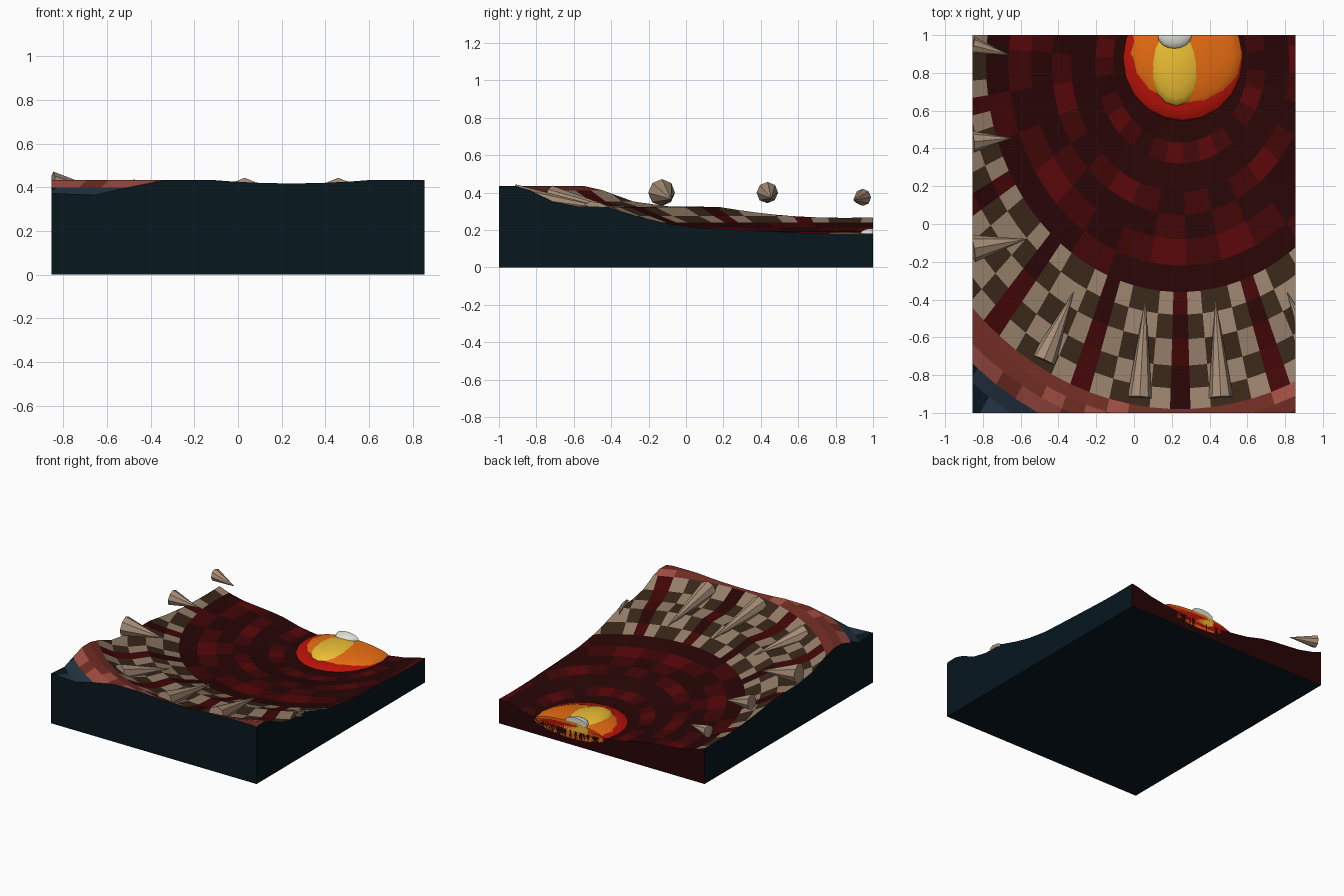
import bpy, bmesh, math, random
from mathutils import Vector

if "Cube" in bpy.data.objects:
    bpy.data.objects.remove(bpy.data.objects["Cube"])

random.seed(4)
HX, HY = 0.855, 1.0          # half size of the slab
CX, CY, SX = 0.245, 0.85, 0.85   # centre and x squash of the rings


def material(name, r, g, b):
    m = bpy.data.materials.new(name)
    m.diffuse_color = [(c / 255) ** 2.2 for c in (r, g, b)] + [1]
    m.use_nodes = True
    m.node_tree.nodes["Principled BSDF"].inputs["Base Color"].default_value = m.diffuse_color
    return m


NAMES = {
    "slab_dark": (16, 29, 36), "maroon": (44, 13, 14), "red_dark": (66, 14, 15),
    "red_mid": (88, 15, 17), "tan": (146, 124, 104), "brown": (58, 42, 30),
    "lip": (112, 48, 40), "lip_light": (158, 78, 68), "slate": (40, 54, 68),
    "ember_red": (185, 25, 18), "ember_orange": (232, 108, 25),
    "ember_yellow": (236, 190, 55), "ember_white": (225, 225, 215),
    "tooth": (165, 140, 118)}
MAT = {n: material(n, *c) for n, c in NAMES.items()}


def clip(bm, cap):
    # trim everything to the slab footprint
    for co, no in (((HX, 0, 0), (1, 0, 0)), ((-HX, 0, 0), (-1, 0, 0)),
                   ((0, HY, 0), (0, 1, 0)), ((0, -HY, 0), (0, -1, 0))):
        cut = bmesh.ops.bisect_plane(bm, geom=bm.verts[:] + bm.edges[:] + bm.faces[:],
                                     plane_co=co, plane_no=no, clear_outer=True)
        edges = [e for e in cut["geom_cut"] if isinstance(e, bmesh.types.BMEdge)]
        if cap and edges:
            bmesh.ops.contextual_create(bm, geom=edges)


def finish(bm, name, mats):
    me = bpy.data.meshes.new(name)
    bm.to_mesh(me)
    bm.free()
    for m in mats:
        me.materials.append(MAT[m])
    ob = bpy.data.objects.new(name, me)
    bpy.context.collection.objects.link(ob)
    return ob


# height of the ground against distance from the ring centre
PROFILE = [(0, .10), (.3, .115), (.5, .135), (.72, .185), (1.1, .215), (1.3, .26),
           (1.4, .315), (1.5, .33), (1.65, .325), (1.75, .365), (1.86, .43),
           (1.95, .44), (2.02, .415), (2.12, .365), (2.26, .375), (2.5, .38)]


def height(r):
    for (a, za), (b, zb) in zip(PROFILE, PROFILE[1:]):
        if r <= b:
            return za + (zb - za) * (r - a) / (b - a)
    return PROFILE[-1][1]


# ringed, tiled ground
GROUND = ["slab_dark", "maroon", "red_dark", "red_mid", "tan", "brown",
          "lip", "lip_light", "slate"]
SEG = 90
radii = [.15, .3, .42, .53, .68, .8, .93, 1.07, 1.21, 1.33, 1.46, 1.6, 1.72,
         1.83, 1.9, 1.97, 2.05, 2.13, 2.25, 2.45]


def tile(ring, i):
    r = radii[ring]
    if r >= 2.05:
        return random.choice(["slate", "slate", "slab_dark"])
    if r >= 1.83:
        return random.choice(["lip", "lip", "lip_light"])
    if r >= 1.21:
        k = i % 5
        if k == 0:
            return random.choice(["red_dark", "maroon"])
        return "tan" if ((k in (1, 4)) == (ring % 2 == 0)) and ring < 13 else "brown"
    if ring in (0, 1, 3):
        return "maroon"
    block = (i // 3 + ring) % 4
    return ["maroon", "red_dark", "red_mid", "red_dark"][block] if ring % 2 == 0 else \
        ["maroon", "red_dark", "maroon", "maroon"][block]


bm = bmesh.new()
centre = bm.verts.new((CX, CY, height(0)))
rows = []
for r in radii:
    row = []
    for i in range(SEG):
        a = math.radians(4 * i - 2)
        row.append(bm.verts.new((CX - SX * r * math.sin(a), CY - r * math.cos(a), height(r))))
    rows.append(row)
for i in range(SEG):
    j = (i + 1) % SEG
    bm.faces.new((centre, rows[0][j], rows[0][i])).material_index = 1
    for n in range(len(rows) - 1):
        f = bm.faces.new((rows[n][i], rows[n][j], rows[n + 1][j], rows[n + 1][i]))
        f.material_index = GROUND.index(tile(n, i))
clip(bm, False)

# side walls and base of the slab
rim = [e for e in bm.edges if e.is_boundary]
ext = bmesh.ops.extrude_edge_only(bm, edges=rim)["geom"]
for g in ext:
    if isinstance(g, bmesh.types.BMVert):
        g.co.z = 0
    elif isinstance(g, bmesh.types.BMFace):
        g.material_index = 0
for f in bm.faces:
    if all(abs(v.co.y - HY) < 1e-4 for v in f.verts):
        f.material_index = 1
low = [e for e in bm.edges if e.is_boundary]
for f in bmesh.ops.contextual_create(bm, geom=low)["faces"]:
    f.material_index = 0
bmesh.ops.recalc_face_normals(bm, faces=bm.faces[:])
finish(bm, "ground_slab", GROUND)


# glowing pool: flattened ellipsoids cut off at the back edge
def ember(name, mat, loc, size, seg):
    bm = bmesh.new()
    bmesh.ops.create_uvsphere(bm, u_segments=seg, v_segments=10, radius=1)
    for v in bm.verts:
        v.co = Vector(c + s * p for c, s, p in zip(loc, size, v.co))
    clip(bm, True)
    for f in bm.faces:
        f.smooth = abs(f.normal.y) < 0.99
    finish(bm, name, [mat])


ember("pool_outer", "ember_red", (.26, .88, .11), (.33, .34, .045), 20)
ember("pool_middle", "ember_orange", (.272, .9, .11), (.312, .30, .065), 16)
ember("pool_inner", "ember_yellow", (.225, .85, .13), (.15, .23, .06), 16)
ember("pool_core", "ember_white", (.215, 1.0, .175), (.09, .075, .035), 16)


# conical teeth pointing inward
def tooth(name, base, tip, radius):
    base, tip = Vector(base), Vector(tip)
    axis = tip - base
    bm = bmesh.new()
    bmesh.ops.create_cone(bm, cap_ends=True, segments=8, radius1=radius, radius2=0.001,
                          depth=axis.length)
    rot = axis.to_track_quat("Z", "Y")
    for v in bm.verts:
        v.co = rot @ v.co + (base + tip) / 2
    clip(bm, True)
    finish(bm, name, ["tooth"])


for side, sgn in (("left", -1), ("right", 1)):
    tooth("front_tooth_" + side, (CX + sgn * .215, -.92, .38), (CX + sgn * .185, -.39, .31), .065)
    tooth("corner_tooth_" + side, (CX + sgn * .725, -.725, .37), (CX + sgn * .565, -.36, .31), .068)
for n, (y0, z0, x1, y1, z1, r) in enumerate([(-.13, .40, -.57, -.08, .365, .073),
                                             (.435, .40, -.65, .455, .37, .058),
                                             (.945, .375, -.66, .895, .36, .046)]):
    tooth(f"side_tooth_{n + 1}", (-.854, y0, z0), (x1, y1, z1), r)
